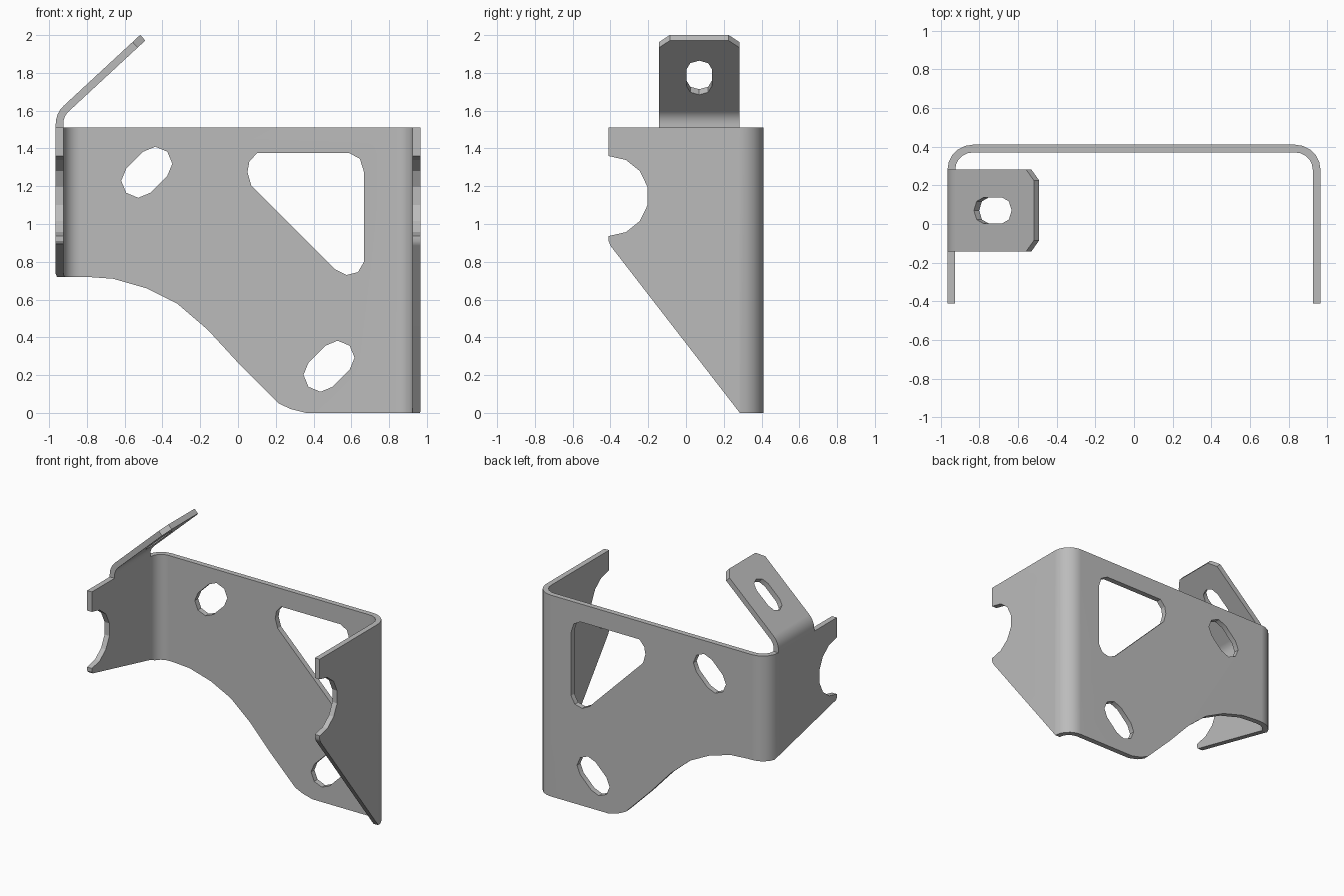
import bpy, bmesh
from math import cos, sin, pi, radians
from mathutils import Matrix

if "Cube" in bpy.data.objects:
    bpy.data.objects.remove(bpy.data.objects["Cube"])

T = 0.04                    # sheet thickness
W, D, H = 0.965, 0.41, 1.51  # half width, half depth, wall height
R = 0.13                    # outer bend radius
TILT = radians(42.8)        # tab slope

steel = bpy.data.materials.new("grey steel")
steel.use_nodes = True
steel.diffuse_color = (0.5, 0.5, 0.5, 1)
steel.node_tree.nodes["Principled BSDF"].inputs["Base Color"].default_value = (0.5, 0.5, 0.5, 1)


def prism(name, points, axis, lo, hi, matrix=None):
    """Extrude a 2D outline along an axis."""
    place = {"x": lambda u, v, h: (h, u, v),
             "y": lambda u, v, h: (u, h, v),
             "z": lambda u, v, h: (u, v, h)}[axis]
    bm = bmesh.new()
    face = bm.faces.new([bm.verts.new(place(u, v, lo)) for u, v in points])
    top = bmesh.ops.extrude_face_region(bm, geom=[face])["geom"]
    verts = [g for g in top if isinstance(g, bmesh.types.BMVert)]
    bmesh.ops.translate(bm, verts=verts, vec=place(0, 0, hi - lo))
    bmesh.ops.recalc_face_normals(bm, faces=bm.faces)
    if matrix:
        bm.transform(matrix)
    mesh = bpy.data.meshes.new(name)
    bm.to_mesh(mesh)
    bm.free()
    obj = bpy.data.objects.new(name, mesh)
    bpy.context.collection.objects.link(obj)
    mesh.materials.append(steel)
    return obj


def activate(obj):
    bpy.ops.object.select_all(action="DESELECT")
    obj.select_set(True)
    bpy.context.view_layer.objects.active = obj


def cut(obj, cutter, operation="DIFFERENCE"):
    activate(obj)
    mod = obj.modifiers.new("cut", "BOOLEAN")
    mod.operation, mod.solver, mod.object = operation, "EXACT", cutter
    bpy.ops.object.modifier_apply(modifier=mod.name)
    bpy.data.objects.remove(cutter)


def finish(obj):
    activate(obj)
    bpy.ops.object.shade_smooth_by_angle(angle=radians(25))
    mod = obj.modifiers.new("flat normals", "WEIGHTED_NORMAL")
    mod.keep_sharp = True


def arc(cx, cy, r, start, end, n):
    return [(cx + r * cos(start + (end - start) * i / n),
             cy + r * sin(start + (end - start) * i / n)) for i in range(n + 1)]


def slot(cx, cy, d, r, angle):
    """Long hole outline with faceted round ends."""
    pts = []
    for a in (angle, angle + pi):
        pts += arc(cx + d * cos(a), cy + d * sin(a), r, a - pi / 2, a + pi / 2, 4)
    return pts


# U-shaped sheet seen from above
cx, cy = W - R, D - R
outer = [(W, -D)] + arc(cx, cy, R, 0, pi / 2, 5) + arc(-cx, cy, R, pi / 2, pi, 5) + [(-W, -D)]
inner = [(W - T, -D)] + arc(cx, cy, R - T, 0, pi / 2, 5) \
    + arc(-cx, cy, R - T, pi / 2, pi, 5) + [(T - W, -D)]
bracket = prism("bracket_body", outer + inner[::-1], "z", 0, H)

# Sweeping lower edge of the back panel
sweep = [(-1.2, 0.72), (-0.8, 0.72), (-0.66, 0.71), (-0.485, 0.66), (-0.32, 0.577),
         (-0.16, 0.44), (0.01, 0.255), (0.17, 0.095), (0.215, 0.05), (0.28, 0.02),
         (0.36, 0), (0.36, -0.2), (-1.2, -0.2)]
cut(bracket, prism("sweep_cutter", sweep, "y", -1, 1))

# Sloping lower edges of the side flanges
right_slope = [(-0.6, 0.91), (-D, 0.91), (-0.4, 0.885), (0.285, 0), (0.285, -0.2), (-0.6, -0.2)]
left_slope = [(-0.6, 0.91), (-D, 0.91), (-0.4, 0.895), (0.285, 0.735), (0.32, 0.72),
              (0.32, 0.5), (-0.6, 0.5)]
cut(bracket, prism("right_slope_cutter", right_slope, "x", 0.7, 1.2))
cut(bracket, prism("left_slope_cutter", left_slope, "x", -1.2, -0.7))

# Half-round notch through both flanges
notch = arc(-D, 1.148, 0.212, -pi / 2, pi / 2, 7) + [(-0.7, 1.36), (-0.7, 0.936)]
cut(bracket, prism("notch_cutter", notch, "x", -1.2, 1.2))

# Back panel holes
for x, z in ((-0.483, 1.274), (0.482, 0.247)):
    cut(bracket, prism("slot_cutter", slot(x, z, 0.064, 0.09, pi / 4), "y", 0, 1))
window = [(0.10, 1.375), (0.59, 1.375), (0.645, 1.345), (0.667, 1.275), (0.667, 0.80),
          (0.635, 0.745), (0.575, 0.73), (0.515, 0.76), (0.07, 1.205), (0.05, 1.275),
          (0.06, 1.33)]
cut(bracket, prism("window_cutter", window, "y", 0, 1))
finish(bracket)

# Bent tab rising from the left-hand wall
bend_x, bend_z, turn = R - W, H + 0.02, pi / 2 - TILT


def tab_side(r):
    pts = [(bend_x - r, H)] + arc(bend_x, bend_z, r, pi, pi - turn, 4)
    x, z = pts[-1]
    return pts + [(x + 0.7 * cos(TILT), z + 0.7 * sin(TILT))]


tab = prism("mounting_tab", tab_side(R) + tab_side(R - T)[::-1], "y", -0.25, 0.35)
frame = Matrix.Translation((-0.715, 0.07, 1.787)) @ Matrix.Rotation(-TILT, 4, "Y")
outline = [(-0.8, -0.212), (0.235, -0.212), (0.29, -0.155), (0.29, 0.155),
           (0.235, 0.212), (-0.8, 0.212)]
cut(tab, prism("tab_outline", outline, "z", -0.6, 0.6, frame), "INTERSECT")
cut(tab, prism("tab_slot", slot(0, 0, 0.066, 0.067, 0), "z", -0.2, 0.2, frame))
finish(tab)
